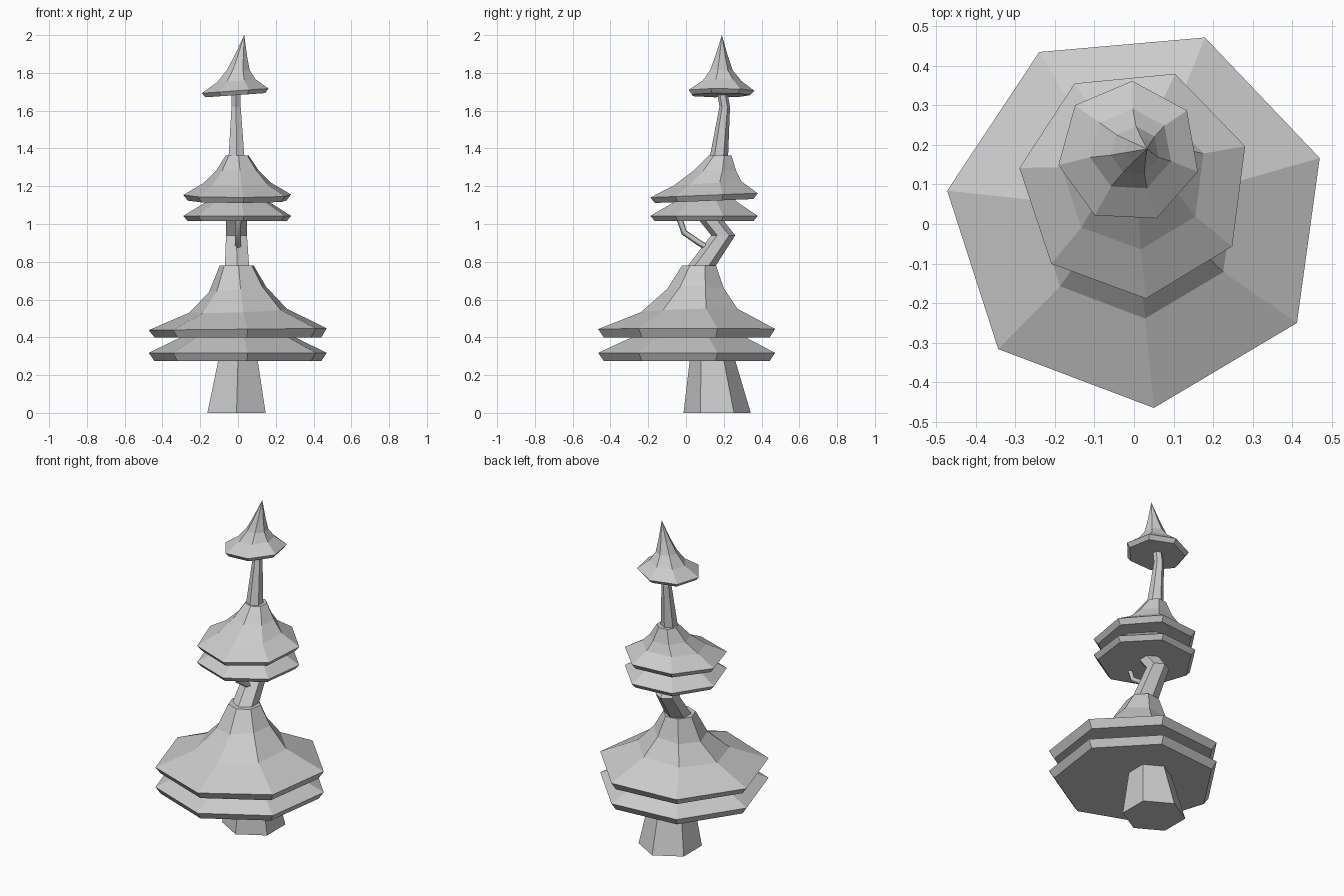
import bpy, bmesh
from math import sin, cos, radians, tau


def loft(name, sides, start_deg, rings):
    """Skin horizontal rings (cx, cy, z, radius, tilt_x, tilt_y); radius 0 makes a tip."""
    bm = bmesh.new()
    prev = None
    for cx, cy, z, r, *tilt in rings:
        tx, ty = tilt if tilt else (0, 0)
        if r == 0:
            cur = [bm.verts.new((cx, cy, z))]
        else:
            cur = []
            for i in range(sides):
                a = radians(start_deg) + tau * i / sides
                dx, dy = r * cos(a), r * sin(a)
                cur.append(bm.verts.new((cx + dx, cy + dy, z + tx * dx + ty * dy)))
        if prev is None:
            bm.faces.new(cur[::-1])
        else:
            for i in range(sides):
                j = (i + 1) % sides
                if len(cur) == 1:
                    bm.faces.new((prev[i], prev[j], cur[0]))
                else:
                    bm.faces.new((prev[i], prev[j], cur[j], cur[i]))
        prev = cur
    if len(prev) > 1:
        bm.faces.new(prev)
    bmesh.ops.recalc_face_normals(bm, faces=bm.faces)
    me = bpy.data.meshes.new(name)
    bm.to_mesh(me)
    bm.free()
    ob = bpy.data.objects.new(name, me)
    bpy.context.collection.objects.link(ob)
    return ob


# Crooked hexagonal trunk
loft("trunk", 6, -90, [
    (-0.008, 0.165, 0.0, 0.178),
    (0.0, 0.14, 0.28, 0.12),
    (-0.005, 0.07, 0.76, 0.075),
    (-0.008, 0.197, 0.94, 0.064),
    (-0.008, 0.125, 1.03, 0.064),
    (-0.008, 0.175, 1.36, 0.048),
    (-0.01, 0.205, 1.62, 0.028),
    (-0.012, 0.19, 1.71, 0.027),
])

# Large lower foliage: skirt plus bell-shaped cone
loft("lower_skirt", 7, -85, [
    (0.008, 0.018, 0.275, 0.455),
    (0.008, 0.018, 0.318, 0.485),
    (0.005, 0.025, 0.415, 0.28),
])
loft("lower_foliage", 7, -85, [
    (0.008, 0.018, 0.40, 0.455),
    (0.008, 0.018, 0.443, 0.485, 0.01, 0),
    (0.005, 0.025, 0.54, 0.265, 0.04, 0.03),
    (0.0, 0.055, 0.655, 0.155, 0.1, 0),
    (-0.005, 0.072, 0.78, 0.093),
])

# Middle foliage: skirt plus bell-shaped cone
loft("middle_skirt", 7, -84.5, [
    (0.002, 0.104, 1.015, 0.27),
    (0.002, 0.104, 1.043, 0.294),
    (0.002, 0.11, 1.13, 0.15),
])
loft("middle_foliage", 7, -84.5, [
    (0.002, 0.104, 1.122, 0.27, 0, 0.04),
    (0.002, 0.104, 1.152, 0.294, 0, 0.04),
    (0.0, 0.12, 1.215, 0.185, 0, 0.06),
    (0.0, 0.155, 1.28, 0.118),
    (-0.003, 0.182, 1.362, 0.063),
])

# Pointed cap at the top
loft("top_foliage", 7, -67, [
    (-0.013, 0.179, 1.682, 0.162, 0.07, 0),
    (-0.013, 0.181, 1.705, 0.181, 0.07, 0),
    (-0.008, 0.187, 1.758, 0.105, 0.08, 0),
    (0.002, 0.185, 1.815, 0.062),
    (0.014, 0.187, 1.885, 0.036),
    (0.033, 0.19, 2.0, 0),
])

# Small bent twig on the front of the trunk
curve = bpy.data.curves.new("twig", "CURVE")
curve.dimensions = "3D"
curve.bevel_depth = 0.016
curve.bevel_resolution = 0
curve.use_fill_caps = True
path = [(0.0, 0.12, 0.87), (0.0, 0.07, 0.9), (0.0, -0.01, 0.955), (0.002, -0.035, 1.03)]
spline = curve.splines.new("POLY")
spline.points.add(len(path) - 1)
for p, co in zip(spline.points, path):
    p.co = (*co, 1)
bpy.context.collection.objects.link(bpy.data.objects.new("twig", curve))
